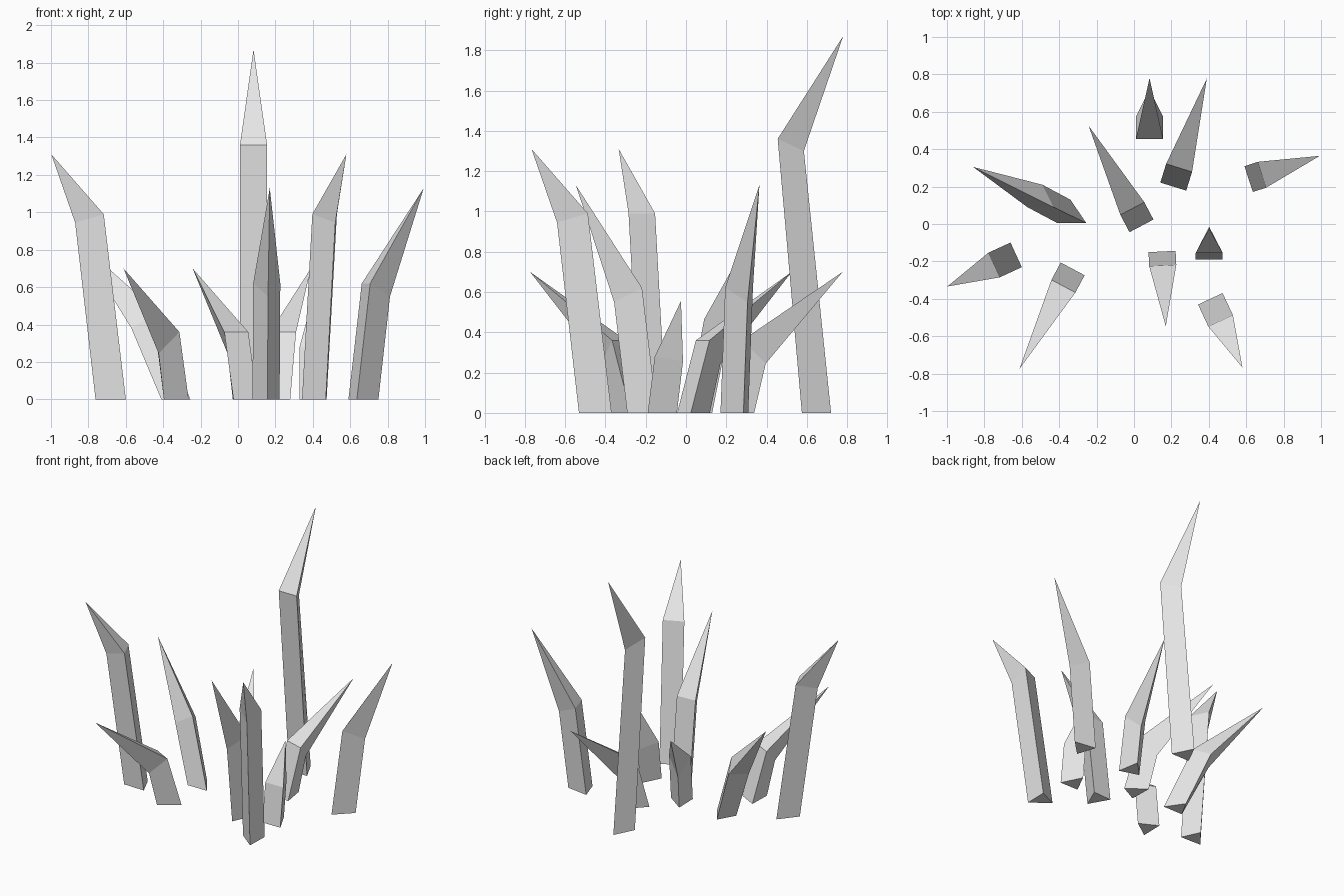
import bpy
import bmesh
from math import atan2, cos, sin
from mathutils import Vector

cube = bpy.data.objects.get("Cube")
if cube:
    bpy.data.objects.remove(cube, do_unlink=True)

WIDTH, DEPTH = 0.145, 0.145

# One plain material for every blade
grey = bpy.data.materials.new("pale_grey")
grey.use_nodes = True
grey.diffuse_color = (0.8, 0.8, 0.8, 1)
shader = next(n for n in grey.node_tree.nodes if n.type == "BSDF_PRINCIPLED")
shader.inputs["Base Color"].default_value = grey.diffuse_color


def build(name, base, ring, tip):
    """Three-sided stem from base to ring, then a bent point up to the tip."""
    bm = bmesh.new()
    low = [bm.verts.new(p) for p in base]
    mid = [bm.verts.new(p) for p in ring]
    top = bm.verts.new(tip)
    bm.faces.new(low)
    for i in range(3):
        j = (i + 1) % 3
        bm.faces.new((low[i], low[j], mid[j], mid[i]))
        bm.faces.new((mid[i], mid[j], top))
    bmesh.ops.recalc_face_normals(bm, faces=bm.faces)
    mesh = bpy.data.meshes.new(name)
    bm.to_mesh(mesh)
    bm.free()
    mesh.materials.append(grey)
    obj = bpy.data.objects.new(name, mesh)
    bpy.context.collection.objects.link(obj)


def blade(name, foot, tip, profile):
    """Symmetric blade: foot is the middle of its flat base edge."""
    edge, edge_z, keel, keel_z, reach, tip_z = profile
    angle = atan2(tip[1] - foot[1], tip[0] - foot[0])

    def place(along, across, z):
        return Vector((foot[0] + along * cos(angle) - across * sin(angle),
                       foot[1] + along * sin(angle) + across * cos(angle), z))

    half = WIDTH / 2
    base = [place(0, -half, 0), place(0, half, 0), place(DEPTH, 0, 0)]
    ring = [place(edge, -half, edge_z), place(edge, half, edge_z), place(keel, 0, keel_z)]
    build(name, base, ring, place(reach, 0, tip_z))


# Profiles: edge offset and height, keel offset and height, tip offset and height
TALLEST = (-0.12, 1.36, 0.01, 1.30, 0.205, 1.87)
TALL = (0.13, 0.99, 0.265, 0.945, 0.405, 1.31)
MEDIUM = (0.075, 0.62, 0.21, 0.55, 0.40, 1.13)
SHORT = (0.105, 0.36, 0.205, 0.245, 0.605, 0.70)
SMALL = (0.035, 0.28, 0.175, 0.255, 0.165, 0.555)

blade("tallest_blade", (0.083, 0.575), (0.083, 0.78), TALLEST)
blade("tall_blade_right", (-0.63, -0.165), (-1.0, -0.335), TALL)
blade("tall_blade_front", (0.408, -0.40), (0.58, -0.768), TALL)
blade("medium_blade_front", (0.15, -0.147), (0.17, -0.55), MEDIUM)
blade("medium_blade_left", (0.613, 0.24), (0.995, 0.365), MEDIUM)
blade("short_blade_back", (0.21, 0.20), (0.39, 0.78), SHORT)
blade("short_blade_middle", (0.04, -0.01), (-0.24, 0.52), SHORT)
blade("short_blade_front", (-0.328, -0.24), (-0.61, -0.77), SHORT)
blade("small_blade", (0.402, -0.19), (0.402, -0.01), SMALL)

# Side-leaning blade whose base is turned away from its lean
build("leaning_blade",
      [(-0.41, 0.005, 0), (-0.255, 0.005, 0), (-0.34, 0.13, 0)],
      [(-0.57, 0.09, 0.38), (-0.43, 0.09, 0.465), (-0.49, 0.21, 0.40)],
      (-0.86, 0.305, 0.85))
